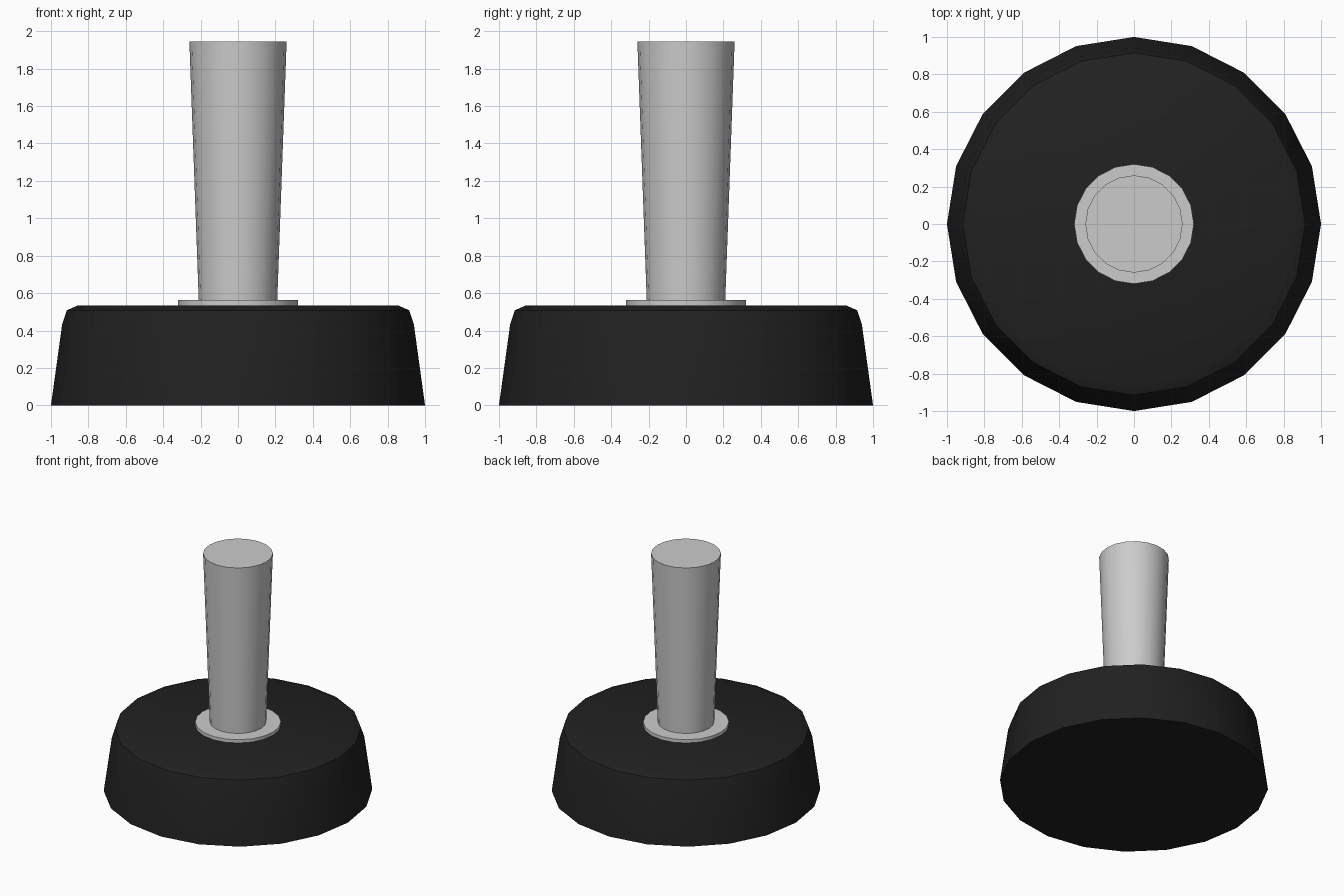
import bpy, bmesh
from math import cos, sin, tau, radians

if "Cube" in bpy.data.objects:
    bpy.data.objects.remove(bpy.data.objects["Cube"])

SIDES = 20


def lathe(name, profile, cap_bottom=True, colour=None):
    """Revolve a (radius, z) profile around z and cap the ends."""
    bm = bmesh.new()
    rings = [[bm.verts.new((r * cos(tau * i / SIDES), r * sin(tau * i / SIDES), z))
              for i in range(SIDES)] for r, z in profile]
    for low, high in zip(rings, rings[1:]):
        for i in range(SIDES):
            j = (i + 1) % SIDES
            bm.faces.new((low[i], low[j], high[j], high[i]))
    bm.faces.new(rings[-1])
    if cap_bottom:
        bm.faces.new(rings[0][::-1])
    mesh = bpy.data.meshes.new(name)
    bm.to_mesh(mesh)
    bm.free()
    obj = bpy.data.objects.new(name, mesh)
    bpy.context.collection.objects.link(obj)
    if colour:
        mat = bpy.data.materials.new(name + "_material")
        mat.diffuse_color = colour
        mat.use_nodes = True
        mat.node_tree.nodes["Principled BSDF"].inputs["Base Color"].default_value = mat.diffuse_color
        mesh.materials.append(mat)
    bpy.ops.object.select_all(action='DESELECT')
    obj.select_set(True)
    bpy.context.view_layer.objects.active = obj
    bpy.ops.object.shade_smooth_by_angle(angle=radians(30))
    return obj


# Black rubber foot with a rounded upper rim
lathe("rubber_foot", [(1.0, 0), (0.94, 0.435), (0.915, 0.508), (0.855, 0.535)],
      colour=(0.015, 0.015, 0.015, 1))

# Metal stem widening upward from a thin washer-like flange
lathe("stem_with_flange", [(0.32, 0.535), (0.32, 0.562), (0.21, 0.562), (0.26, 1.945)],
      cap_bottom=False)
